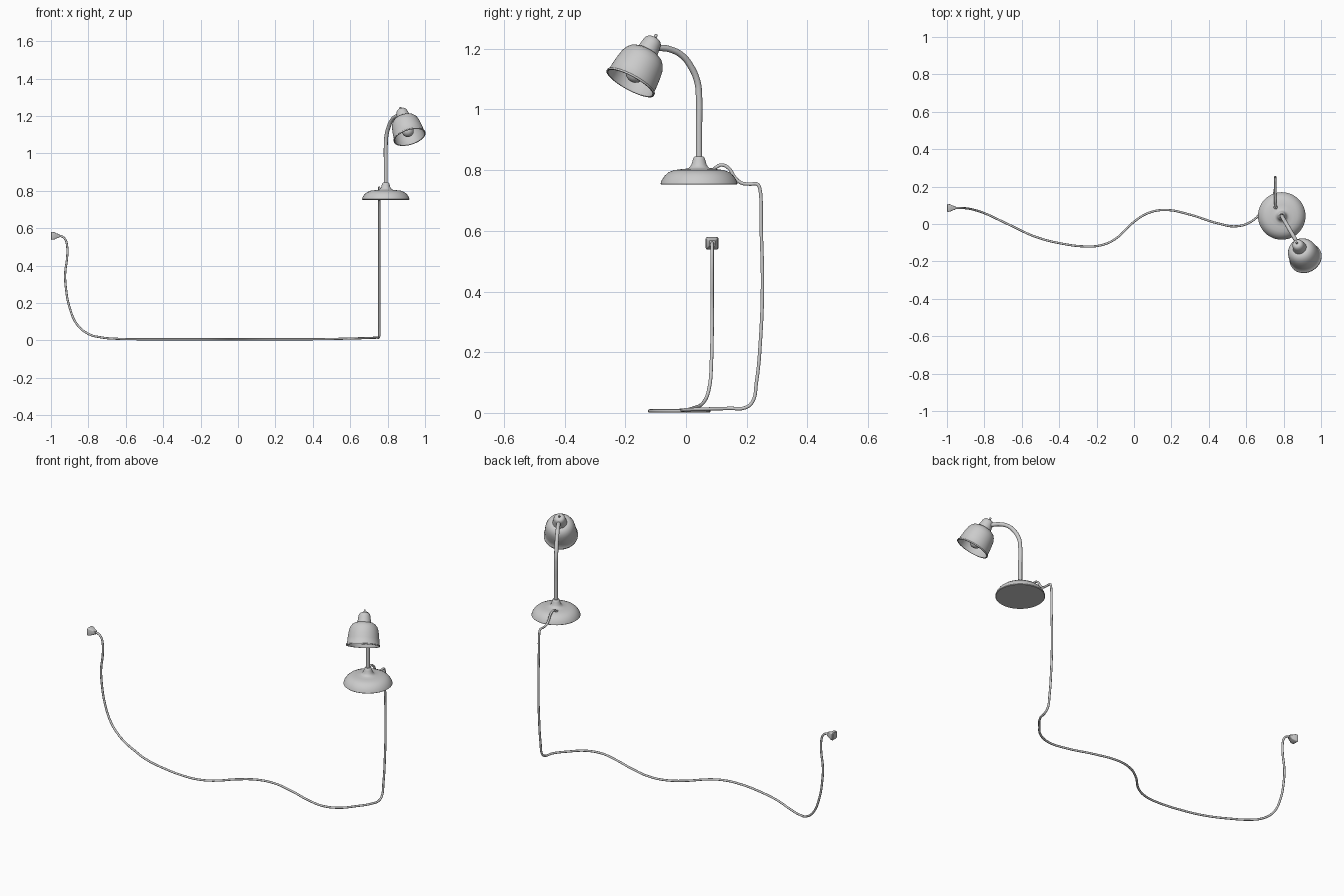
import bpy, bmesh, math
from mathutils import Vector, Matrix

if "Cube" in bpy.data.objects:
    bpy.data.objects.remove(bpy.data.objects["Cube"])


def finish(obj, angle=40):
    bpy.ops.object.select_all(action='DESELECT')
    obj.select_set(True)
    bpy.context.view_layer.objects.active = obj
    bpy.ops.object.shade_smooth_by_angle(angle=math.radians(angle))


def mesh_object(name, bm, angle=40):
    bmesh.ops.recalc_face_normals(bm, faces=bm.faces)
    me = bpy.data.meshes.new(name)
    bm.to_mesh(me)
    bm.free()
    obj = bpy.data.objects.new(name, me)
    bpy.context.collection.objects.link(obj)
    finish(obj, angle)
    return obj


def lathe(name, profile, matrix, sides=48):
    """Revolve (radius, height) points about local z."""
    bm = bmesh.new()
    vs = [bm.verts.new((r, 0, z)) for r, z in profile]
    es = [bm.edges.new(p) for p in zip(vs, vs[1:])]
    bmesh.ops.spin(bm, geom=vs + es, cent=(0, 0, 0), axis=(0, 0, 1),
                   angle=math.tau, steps=sides, use_duplicate=False)
    bmesh.ops.remove_doubles(bm, verts=bm.verts, dist=1e-5)
    bm.transform(matrix)
    return mesh_object(name, bm)


def tube(name, points, radius, res=6, sides=3):
    """Smooth round tube through the given points."""
    cu = bpy.data.curves.new(name, 'CURVE')
    cu.dimensions = '3D'
    cu.bevel_depth = radius
    cu.bevel_resolution = sides
    cu.resolution_u = res
    cu.use_fill_caps = True
    sp = cu.splines.new('BEZIER')
    sp.bezier_points.add(len(points) - 1)
    for bp, p in zip(sp.bezier_points, points):
        bp.co = p
        bp.handle_left_type = bp.handle_right_type = 'AUTO'
    obj = bpy.data.objects.new(name, cu)
    bpy.context.collection.objects.link(obj)
    bpy.ops.object.select_all(action='DESELECT')
    obj.select_set(True)
    bpy.context.view_layer.objects.active = obj
    bpy.ops.object.convert(target='MESH')
    finish(bpy.context.object)


BX, BY = 0.79, 0.043                       # base centre
DX, DY = 0.5, -0.866                       # horizontal direction of the head

# Weighted base with flared neck
lathe("base", [(0, .752), (.124, .752), (.127, .755), (.123, .767), (.113, .782), (.1, .793),
               (.083, .80), (.06, .803), (.04, .805), (.031, .809), (.025, .818),
               (.021, .832), (.018, .841), (.014, .845), (0, .845)],
      Matrix.Translation((BX, BY, 0)))

# Bent stem
stem = [(0, .84), (0, .95), (0, 1.04), (.006, 1.09), (.03, 1.14), (.065, 1.178),
        (.11, 1.198), (.15, 1.203), (.185, 1.203)]
tube("stem", [(BX + u * DX, BY + u * DY, z) for u, z in stem], .0105, 8, 4)

# Tilted head: local z runs from the tip down to the shade rim
tip = Vector((.868, -.097, 1.247))
axis = Vector((.265, -.459, -.848)).normalized()
head = Matrix.Translation(tip) @ axis.to_track_quat('Z', 'Y').to_matrix().to_4x4()

outer = [(.03, .066), (.045, .068), (.058, .075), (.068, .087), (.075, .103),
         (.079, .125), (.082, .15), (.084, .178), (.0885, .183), (.0885, .189)]
inner = [(max(r - .004, 0), z + .003) for r, z in reversed(outer[:-2])]
lathe("lamp_shade", outer + [(.083, .189)] + inner + [(0, .069)], head)
lathe("socket_cap", [(0, .014), (.014, .014), (.022, .017), (.028, .024), (.031, .034),
                     (.034, .055), (.037, .067), (0, .07)], head)
lathe("switch_knob", [(0, 0), (.004, 0), (.005, .002), (.005, .016), (0, .016)], head, 12)
lathe("bulb", [(0, .07), (.015, .07), (.015, .1), (.02, .118)] +
      [(.032 * math.sin(a), .15 - .032 * math.cos(a))
       for a in [math.radians(d) for d in range(50, 181, 13)]], head, 32)

# Power cord: over the base edge, down, along the floor, up to the plug
tube("power_cord", [
    (.757, .088, .797), (.756, .1, .81), (.755, .118, .817), (.755, .142, .805),
    (.755, .16, .777), (.755, .182, .758), (.755, .21, .754), (.755, .236, .753),
    (.755, .243, .74), (.755, .248, .6), (.755, .252, .42), (.755, .246, .25),
    (.755, .232, .1), (.755, .218, .035), (.754, .195, .017), (.742, .145, .015),
    (.69, .075, .013), (.63, .015, .011), (.55, -.012, .009), (.45, .003, .007),
    (.3, .05, .0065), (.17, .075, .0065), (.08, .06, .0065), (0, .012, .0065),
    (-.1, -.08, .0065), (-.17, -.112, .0065), (-.25, -.12, .0065), (-.4, -.102, .0065),
    (-.53, -.067, .0065), (-.65, -.012, .009), (-.73, .026, .016), (-.8, .058, .035),
    (-.86, .077, .085), (-.9, .084, .175), (-.92, .086, .28), (-.924, .086, .36),
    (-.914, .086, .44), (-.913, .086, .5), (-.925, .086, .542), (-.945, .086, .557),
    (-.968, .086, .559)], .0058)

# Cord grommet on the base
lathe("cord_grommet", [(0, .797), (.011, .797), (.011, .804), (.008, .807), (0, .807)],
      Matrix.Translation((.757, .09, 0)), 16)

# Plug: rounded square sections tapering toward the cord
bm = bmesh.new()
rings = []
for x, h in [(-1, .018), (-.997, .021), (-.982, .0195), (-.972, .014), (-.955, .009)]:
    c = h * .3
    ring = []
    for q in range(4):
        for k in range(4):
            a = q * math.pi / 2 + k * math.pi / 6
            m = q * math.pi / 2 + math.pi / 4
            oy = math.copysign(h - c, math.cos(m)) + c * math.cos(a)
            oz = math.copysign(h - c, math.sin(m)) + c * math.sin(a)
            ring.append(bm.verts.new((x, .086 + oy, .559 + oz)))
    rings.append(ring)
for r0, r1 in zip(rings, rings[1:]):
    for i in range(16):
        j = (i + 1) % 16
        bm.faces.new((r0[i], r0[j], r1[j], r1[i]))
bm.faces.new(rings[0])
bm.faces.new(rings[-1])
mesh_object("plug", bm, 35)
